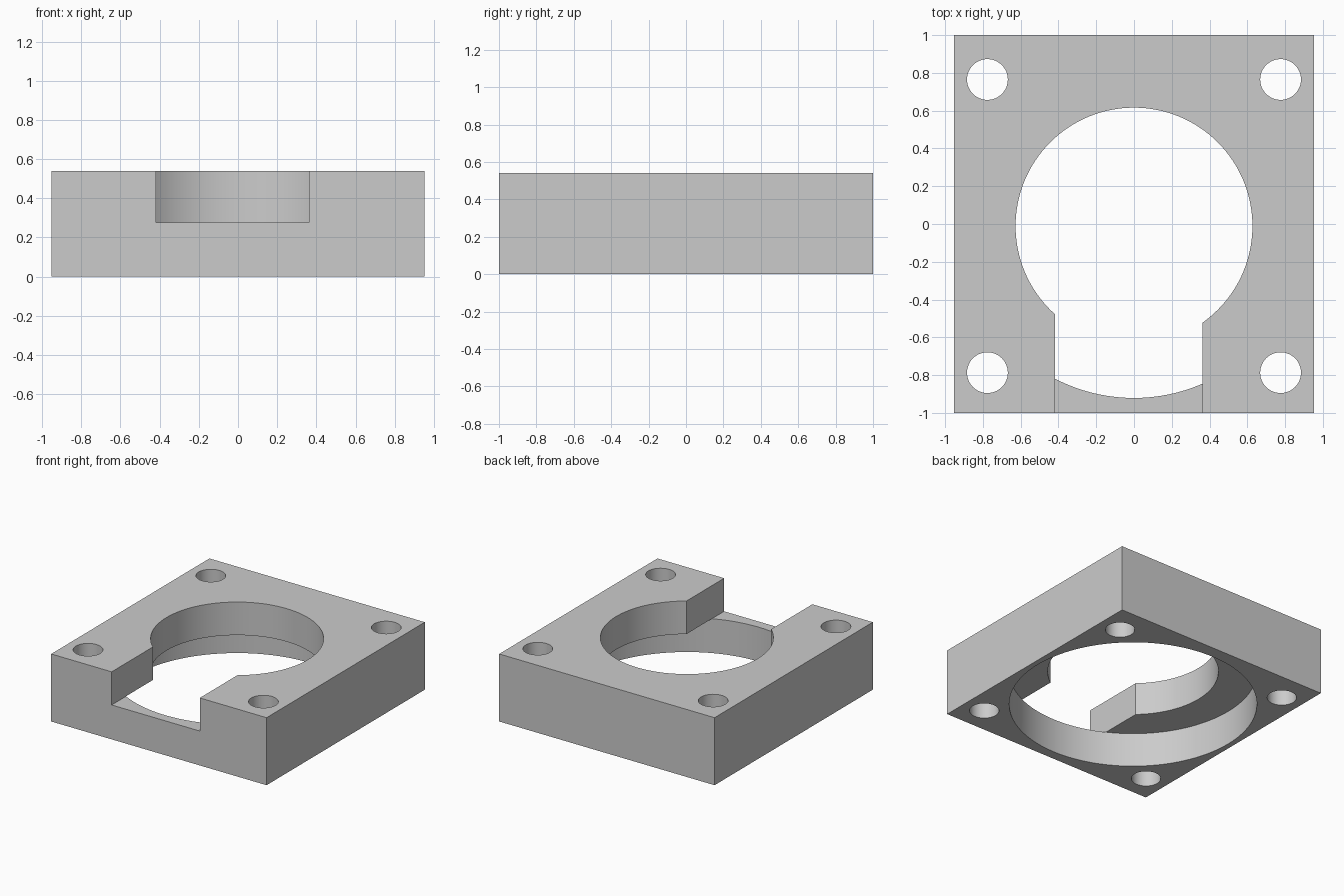
import bpy
import math

cube = bpy.data.objects.get("Cube")
if cube:
    bpy.data.objects.remove(cube, do_unlink=True)

# Material
grey = bpy.data.materials.new("plain grey")
grey.use_nodes = True
colour = (0.6, 0.6, 0.6, 1)
grey.diffuse_color = colour
grey.node_tree.nodes["Principled BSDF"].inputs["Base Color"].default_value = colour

HEIGHT = 0.54
STEP = 0.275      # ledge height shared by the counterbore and the notch
HALF_X = 0.953
CENTRE_Y = -0.011


def box(name, low, high):
    middle = [(a + b) / 2 for a, b in zip(low, high)]
    bpy.ops.mesh.primitive_cube_add(size=1, location=middle)
    ob = bpy.context.object
    ob.name = name
    ob.scale = [b - a for a, b in zip(low, high)]
    bpy.ops.object.transform_apply(location=True, rotation=False, scale=True)
    ob.data.materials.append(grey)
    return ob


def cylinder(name, x, y, radius, low, high, sides):
    bpy.ops.mesh.primitive_cylinder_add(
        vertices=sides, radius=radius, depth=high - low,
        location=(x, y, (low + high) / 2))
    ob = bpy.context.object
    ob.name = name
    ob.data.materials.append(grey)
    return ob


# Mounting block
block = box("mounting_block", (-HALF_X, -1, 0), (HALF_X, 1, HEIGHT))

# Through bore, wide counterbore from below, and off-centre front notch
cutters = [
    cylinder("bore_cutter", 0, CENTRE_Y, 0.627, -0.1, HEIGHT + 0.1, 128),
    cylinder("counterbore_cutter", 0, CENTRE_Y, 0.91, -0.1, STEP + 0.0005, 128),
    box("notch_cutter", (-0.418, -1.1, STEP), (0.362, CENTRE_Y, HEIGHT + 0.1)),
]

# Corner screw holes
for x in (-0.776, 0.776):
    for y in (CENTRE_Y - 0.776, CENTRE_Y + 0.776):
        cutters.append(cylinder("screw_hole_cutter", x, y, 0.108,
                                -0.1, HEIGHT + 0.1, 48))

# Cut the block
bpy.ops.object.select_all(action="DESELECT")
block.select_set(True)
bpy.context.view_layer.objects.active = block
for cutter in cutters:
    cutter.hide_render = True
    cut = block.modifiers.new("cut", "BOOLEAN")
    cut.operation = "DIFFERENCE"
    cut.solver = "EXACT"
    cut.object = cutter
    bpy.ops.object.modifier_apply(modifier=cut.name)
for cutter in cutters:
    bpy.data.objects.remove(cutter, do_unlink=True)

bpy.ops.object.shade_smooth_by_angle(angle=math.radians(30))
